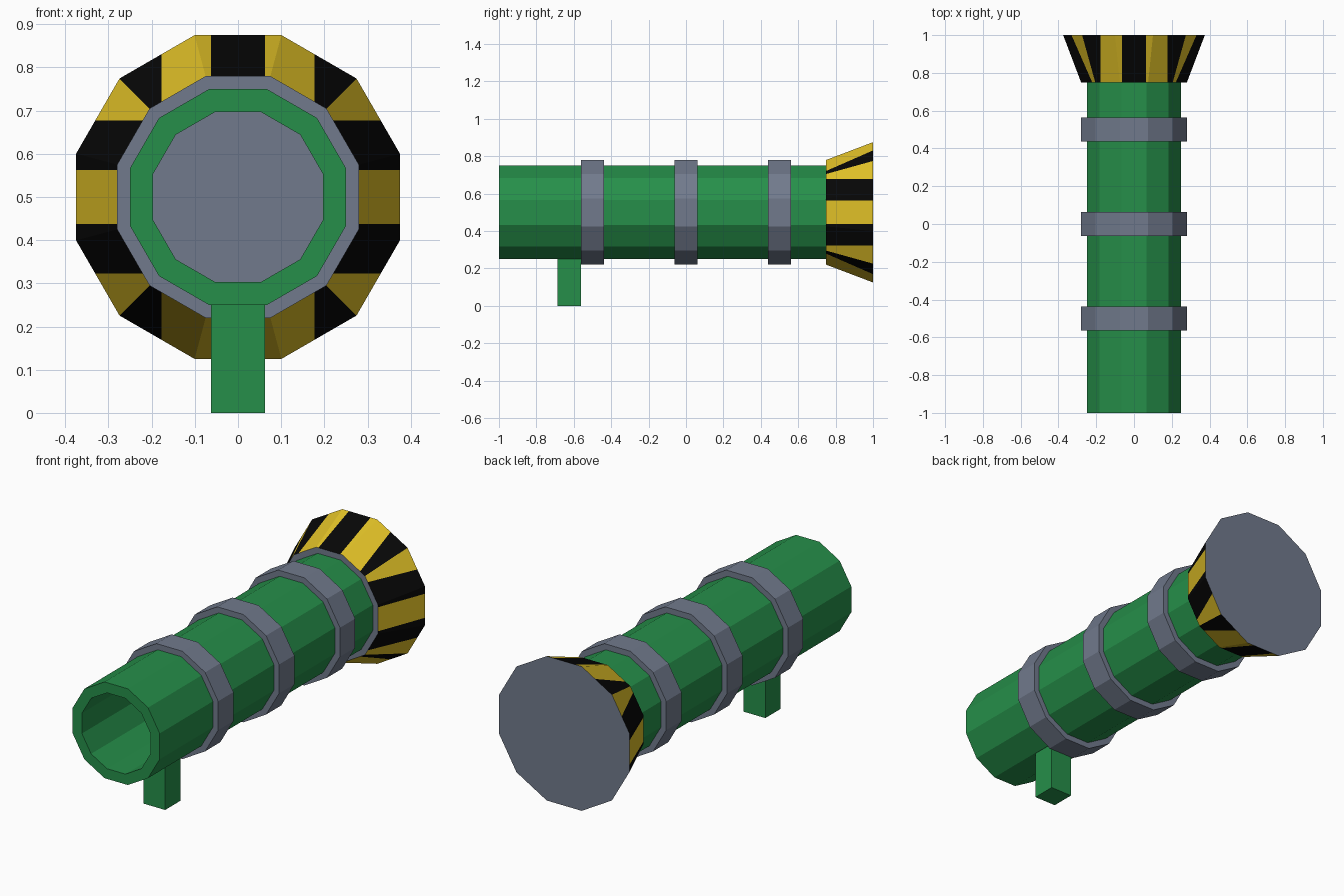
import bpy, bmesh, math
from mathutils import Vector

if "Cube" in bpy.data.objects:
    bpy.data.objects.remove(bpy.data.objects["Cube"])

SIDES = 12
AXIS_Z = 0.5


def material(name, rgb):
    m = bpy.data.materials.new(name)
    m.diffuse_color = (*rgb, 1)
    m.use_nodes = True
    m.node_tree.nodes["Principled BSDF"].inputs["Base Color"].default_value = m.diffuse_color
    return m


GREEN = material("green", (0.019, 0.275, 0.068))
GREY = material("grey", (0.165, 0.195, 0.265))
YELLOW = material("yellow", (0.75, 0.53, 0.02))
BLACK = material("black", (0.002, 0.002, 0.002))


def finish(bm, name, mats):
    bmesh.ops.recalc_face_normals(bm, faces=bm.faces)
    mesh = bpy.data.meshes.new(name)
    bm.to_mesh(mesh)
    bm.free()
    for m in mats:
        mesh.materials.append(m)
    obj = bpy.data.objects.new(name, mesh)
    bpy.context.collection.objects.link(obj)
    return obj


def lathe(profile, closed=False, caps=False):
    """Twelve-sided shape along y from (y, flat-to-centre radius) points."""
    bm = bmesh.new()
    loops = []
    for y, apothem in profile:
        r = apothem / math.cos(math.pi / SIDES)
        angles = [(i + 0.5) * math.tau / SIDES for i in range(SIDES)]
        loops.append([bm.verts.new((r * math.cos(a), y, AXIS_Z + r * math.sin(a)))
                      for a in angles])
    pairs = list(zip(loops, loops[1:]))
    if closed:
        pairs.append((loops[-1], loops[0]))
    for a, b in pairs:
        for i in range(SIDES):
            j = (i + 1) % SIDES
            bm.faces.new((a[i], a[j], b[j], b[i]))
    if caps:
        bm.faces.new(loops[0])
        bm.faces.new(loops[-1])
    bmesh.ops.recalc_face_normals(bm, faces=bm.faces)
    return bm


# Hollow barrel
finish(lathe([(0.75, 0.25), (-1, 0.25), (-1, 0.197), (0.75, 0.197)], closed=True),
       "barrel", [GREEN])

# Three bands around the barrel
for i, y in enumerate((-0.5, 0, 0.5)):
    a, b = y - 0.0625, y + 0.0625
    finish(lathe([(a, 0.28), (b, 0.28), (b, 0.245), (a, 0.245)], closed=True),
           f"band_{i + 1}", [GREY])

# Flared rear end, its sides cut into warning stripes
INNER, OUTER = 0.0625, 0.177
bm = lathe([(0.7495, 0.28), (1, 0.375)], caps=True)


def is_cap(f):
    return abs(f.normal.y) > 0.9


def is_upright(f):  # faces pointing mostly up or down
    return abs(f.normal.z) > abs(f.normal.x)


for upright, axis in ((True, Vector((1, 0, 0))), (False, Vector((0, 0, 1)))):
    for d in (-OUTER, -INNER, INNER, OUTER):
        faces = [f for f in bm.faces if not is_cap(f) and is_upright(f) == upright]
        geom = faces + list({e for f in faces for e in f.edges}) \
                     + list({v for f in faces for v in f.verts})
        bmesh.ops.bisect_plane(bm, geom=geom, dist=1e-5, plane_no=axis,
                               plane_co=Vector((0, 0, AXIS_Z)) + axis * d)
        bm.normal_update()
for f in bm.faces:
    c = f.calc_center_median()
    if is_cap(f):
        f.material_index = 0
    elif is_upright(f):
        f.material_index = 1 if INNER < abs(c.x) < OUTER else 2
    else:
        f.material_index = 2 if INNER < abs(c.z - AXIS_Z) < OUTER else 1
finish(bm, "flared_end", [GREY, YELLOW, BLACK])

# Grip under the front
bm = bmesh.new()
bmesh.ops.create_cube(bm, size=1)
bmesh.ops.scale(bm, vec=(0.125, 0.125, 0.255), verts=bm.verts)
bmesh.ops.translate(bm, vec=(0, -0.625, 0.1275), verts=bm.verts)
finish(bm, "grip", [GREEN])
